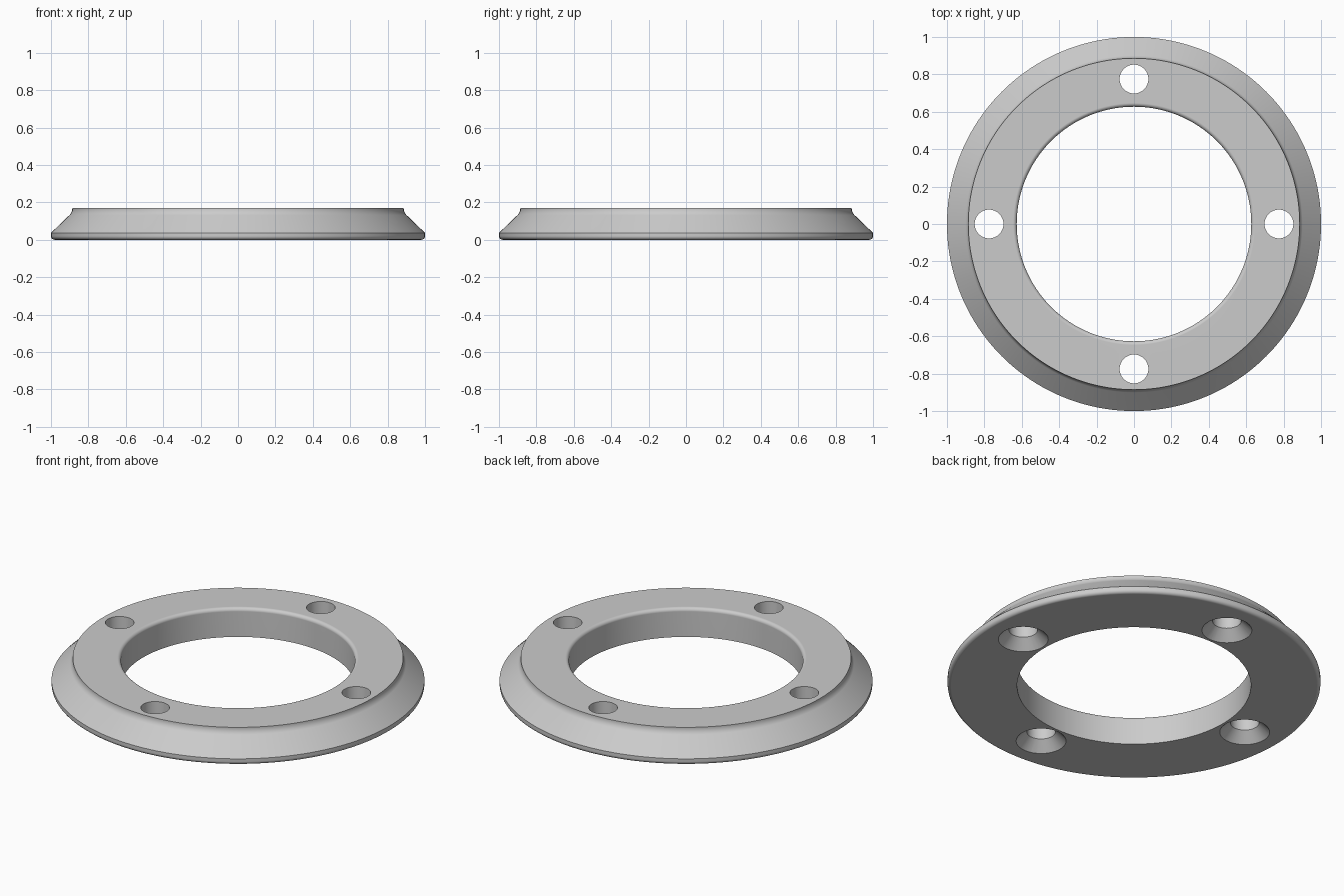
import bpy, bmesh
from math import cos, sin, pi, radians

if "Cube" in bpy.data.objects:
    bpy.data.objects.remove(bpy.data.objects["Cube"], do_unlink=True)

HEIGHT = 0.17
BORE = 0.627
HOLE_CIRCLE = 0.775


def arc(cx, cz, r, start, end, steps=6):
    """Points of a fillet in the (radius, height) plane."""
    angles = [radians(start + (end - start) * i / steps) for i in range(steps + 1)]
    return [(cx + r * cos(a), cz + r * sin(a)) for a in angles]


def revolve(name, profile, segments, location=(0, 0, 0)):
    """Turn a closed (radius, height) profile around the z axis."""
    bm = bmesh.new()
    rings = []
    for i in range(segments):
        a = 2 * pi * i / segments
        rings.append([bm.verts.new((r * cos(a), r * sin(a), z)) for r, z in profile])
    n = len(profile)
    for i in range(segments):
        one, two = rings[i], rings[(i + 1) % segments]
        for j in range(n):
            k = (j + 1) % n
            bm.faces.new((one[j], two[j], two[k], one[k]))
    # points on the axis collapse into poles
    bmesh.ops.remove_doubles(bm, verts=bm.verts, dist=1e-5)
    bmesh.ops.dissolve_degenerate(bm, edges=bm.edges, dist=1e-6)
    bmesh.ops.recalc_face_normals(bm, faces=bm.faces)
    mesh = bpy.data.meshes.new(name)
    bm.to_mesh(mesh)
    bm.free()
    obj = bpy.data.objects.new(name, mesh)
    obj.location = location
    bpy.context.collection.objects.link(obj)
    return obj


# Grey material
grey = bpy.data.materials.new("light_grey")
grey.use_nodes = True
grey.diffuse_color = (0.6, 0.6, 0.6, 1)
grey.node_tree.nodes["Principled BSDF"].inputs["Base Color"].default_value = (0.6, 0.6, 0.6, 1)

# Flange: flat base, rounded foot, sloped side with a hollow neck, rounded bore lip
profile = [(BORE, 0)]
profile += arc(0.98, 0.02, 0.02, -90, 0)
profile += [(1.0, 0.037)]
profile += arc(0.936, 0.168, 0.05, 225, 180)
profile += [(0.886, HEIGHT)]
profile += arc(BORE + 0.02, HEIGHT - 0.02, 0.02, 90, 180)
flange = revolve("flange_ring", profile, 160)
flange.data.materials.append(grey)

# Screw holes, countersunk from below
SHAFT, SINK = 0.077, 0.134
depth = SINK - SHAFT
hole = [(0, -0.05), (SINK, -0.05), (SINK, 0), (SHAFT, depth), (SHAFT, 0.25), (0, 0.25)]
cutters = []
for i in range(4):
    a = i * pi / 2
    spot = (HOLE_CIRCLE * cos(a), HOLE_CIRCLE * sin(a), 0)
    cutter = revolve("hole_cutter", hole, 48, spot)
    cutter.hide_render = True
    cutters.append(cutter)
    cut = flange.modifiers.new("screw_hole", "BOOLEAN")
    cut.operation = "DIFFERENCE"
    cut.solver = "EXACT"
    cut.object = cutter

bpy.ops.object.select_all(action="DESELECT")
flange.select_set(True)
bpy.context.view_layer.objects.active = flange
for modifier in list(flange.modifiers):
    bpy.ops.object.modifier_apply(modifier=modifier.name)
for cutter in cutters:
    bpy.data.objects.remove(cutter, do_unlink=True)

# Smooth curves with crisp edges and flat faces
bpy.ops.object.shade_smooth_by_angle(angle=radians(25))
weighted = flange.modifiers.new("flat_faces", "WEIGHTED_NORMAL")
weighted.keep_sharp = True
